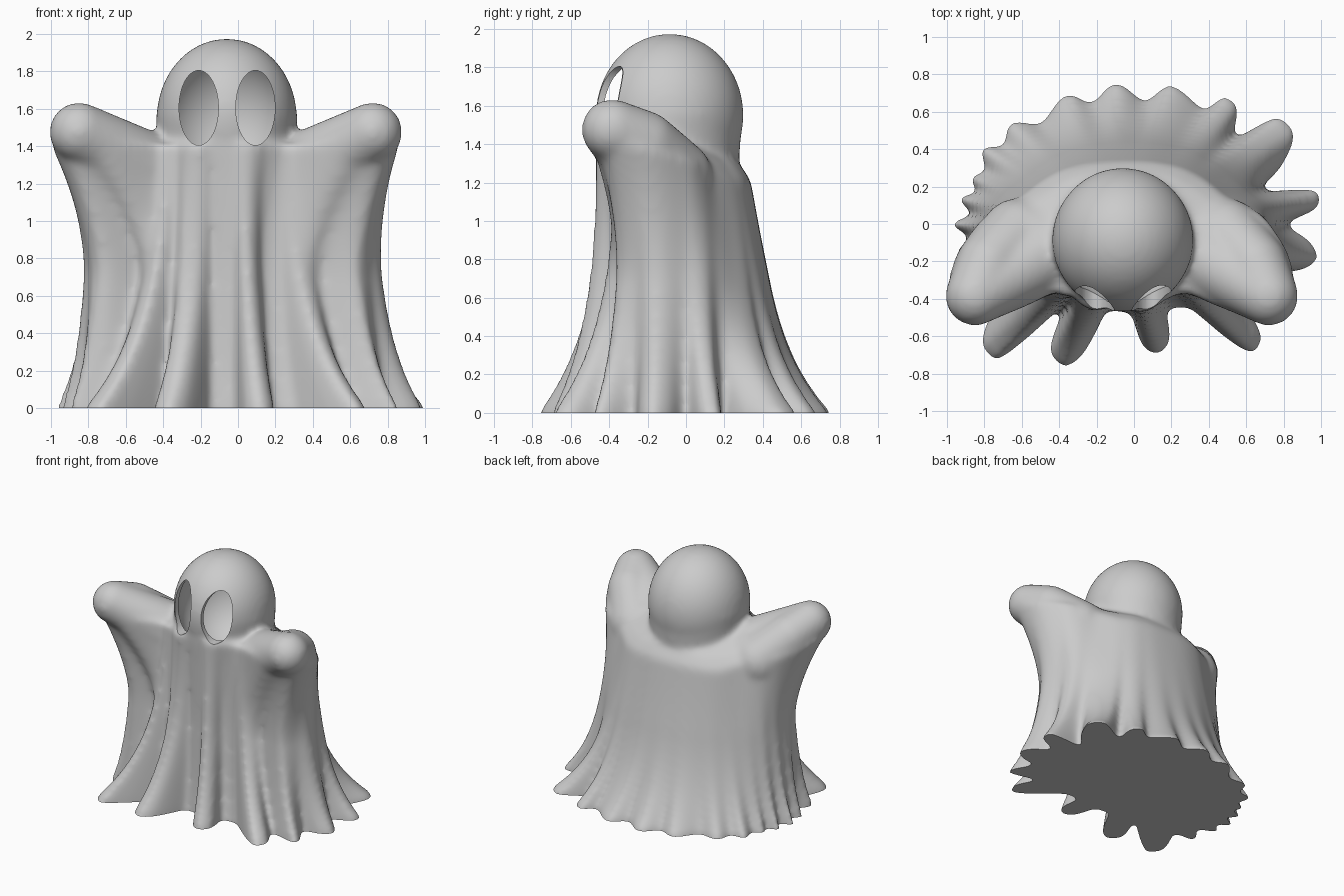
import bpy
import bmesh
import math
from mathutils import Matrix, Vector

if "Cube" in bpy.data.objects:
    bpy.data.objects.remove(bpy.data.objects["Cube"], do_unlink=True)

CX, CY = -0.06, -0.06      # axis of the cloth
SEGMENTS, ROWS = 360, 30

# Cloth outlines as (x, y): hem on the floor, waist, and below the arms
HEM = [(-.02, -.47), (.05, -.66), (.13, -.7), (.19, -.64), (.18, -.46), (.3, -.45),
       (.56, -.66), (.65, -.7), (.69, -.63), (.62, -.44), (.86, -.48), (.78, -.27),
       (.92, -.24), (.99, -.18), (.95, -.1), (.82, 0), (1, .1), (1, .17),
       (.68, .18), (.8, .32), (.86, .51), (.78, .58), (.54, .46), (.55, .65),
       (.49, .69), (.38, .61), (.2, .75), (.06, .66), (-.1, .76), (-.23, .65),
       (-.36, .7), (-.5, .54), (-.67, .54), (-.7, .42), (-.82, .41), (-.8, .28),
       (-.88, .25), (-.84, .17), (-.94, .14), (-.87, .05), (-.98, 0), (-.88, -.07),
       (-.95, -.15), (-.82, -.22), (-.9, -.36), (-.74, -.38), (-.81, -.68), (-.75, -.74),
       (-.67, -.69), (-.38, -.44), (-.45, -.7), (-.38, -.77), (-.3, -.73), (-.14, -.46)]
WAIST = [(-.06, -.44), (.03, -.43), (.1, -.37), (.38, -.3), (.58, -.33), (.71, -.18),
         (.64, .06), (.4, .22), (-.06, .34), (-.5, .22), (-.74, .05), (-.79, -.18),
         (-.69, -.34), (-.45, -.27), (-.3, -.39), (-.18, -.38)]
CHEST = [(-.06, -.46), (.25, -.35), (.62, -.48), (.84, -.37), (.72, 0), (.42, .14),
         (-.06, .28), (-.55, .14), (-.84, 0), (-.98, -.37), (-.75, -.49), (-.38, -.34)]


def polar_curve(points):
    """Return a smooth periodic radius function that never overshoots the outline points."""
    keys = sorted((math.atan2(y - CY, x - CX) % math.tau, math.hypot(x - CX, y - CY))
                  for x, y in points)
    n = len(keys)

    def key(i):
        angle, radius = keys[i % n]
        return angle + math.tau * (i // n), radius

    def secant(i):
        (a, r), (b, s) = key(i), key(i + 1)
        return (s - r) / (b - a)

    def slope(i):
        before, after = secant(i - 1), secant(i)
        return 2 * before * after / (before + after) if before * after > 0 else 0

    def radius(angle):
        i = max((k for k in range(n) if keys[k][0] <= angle), default=-1)
        (a, r), (b, s) = key(i), key(i + 1)
        h = b - a
        t = (angle - a) / h
        ease = t * t * (3 - 2 * t)
        return (r + (s - r) * ease + h * slope(i) * t * (1 - t) ** 2
                - h * slope(i + 1) * t * t * (1 - t))
    return radius


def loft(bm, rings):
    loops = [[bm.verts.new(p) for p in ring] for ring in rings]
    for low, high in zip(loops, loops[1:]):
        for i in range(len(low)):
            j = (i + 1) % len(low)
            bm.faces.new((low[i], low[j], high[j], high[i]))
    bm.faces.new(reversed(loops[0]))
    bm.faces.new(loops[-1])


def add_ball(bm, centre, size, segments):
    place = Matrix.Translation(centre) @ Matrix.Diagonal((*size, 1))
    bmesh.ops.create_uvsphere(bm, u_segments=segments, v_segments=segments // 2,
                              radius=1, matrix=place)


def make_object(name, bm):
    mesh = bpy.data.meshes.new(name)
    bm.to_mesh(mesh)
    bm.free()
    obj = bpy.data.objects.new(name, mesh)
    bpy.context.scene.collection.objects.link(obj)
    return obj


# Draped cloth: a flared skirt with folds that fade upwards, fastest at the back
body = bmesh.new()
angles = [math.tau * i / SEGMENTS for i in range(SEGMENTS)]
hem, waist, chest = ([f(a) for a in angles] for f in map(polar_curve, (HEM, WAIST, CHEST)))
REACH = SEGMENTS // 18
skirt = [sum(hem[(i + k) % SEGMENTS] for k in range(-REACH, REACH + 1)) / (2 * REACH + 1)
         for i in range(SEGMENTS)]
top = [1.34 - 0.25 * min(.6, max(-.3, math.sin(a))) for a in angles]
CROWN = 1.42


def cloth_point(i, z, scale=1, lift=0):
    z_low = max(z, 0)
    flare = math.exp(-2 * z_low)
    fold = math.exp(-(3.2 + 1.6 * math.sin(angles[i])) * z_low)
    spread = min(1, max(0, (z - 0.7) / 0.7)) ** 1.5
    r = (waist[i] + (skirt[i] - waist[i]) * flare + (hem[i] - skirt[i]) * fold
         + (chest[i] - waist[i]) * spread) * scale
    return (CX + r * math.cos(angles[i]), CY + r * math.sin(angles[i]),
            z + (CROWN - z) * lift)


rings = []
for row in range(ROWS + 1):
    t = row / ROWS
    rings.append([cloth_point(i, -0.12 + t * (top[i] + 0.12)) for i in range(SEGMENTS)])
for scale, lift in ((.97, .15), (.85, .45), (.6, .8), (.05, 1)):
    rings.append([cloth_point(i, top[i], scale, lift) for i in range(SEGMENTS)])
loft(body, rings)

# Head: a dome on a neck that narrows into the cloth
HEAD = Vector((-0.06, -0.085, 1.55))
add_ball(body, HEAD, (.375, .385, .425), 64)
bmesh.ops.create_cone(body, cap_ends=True, segments=64, radius1=.33, radius2=.38, depth=.7,
                      matrix=Matrix.Translation(HEAD - Vector((0, 0, .33))))

# Raised arms: chains of balls from the hand to the shoulder and to the back of the sleeve
HAND = ((-.85, -.385, 1.475), .16)
SLEEVE = ((-.78, -.22, 1.4), .175)
BACK = ((-.62, -.06, 1.23), .2)
SHOULDER = ((-.42, -.13, 1.23), .22)
STEPS = 10
for side in (1, -1):
    for (p, r), (q, s) in ((HAND, SLEEVE), (SLEEVE, BACK), (HAND, SHOULDER), (BACK, SHOULDER)):
        for k in range(STEPS + 1):
            c = Vector(p).lerp(Vector(q), k / STEPS)
            if side < 0:
                c.x = -0.13 - c.x
            add_ball(body, c, [r + (s - r) * k / STEPS] * 3, 24)
ghost = make_object("ghost_sheet", body)

# Fuse everything into one soft skin
remesh = ghost.modifiers.new("fuse", 'REMESH')
remesh.mode = 'VOXEL'
remesh.voxel_size = 0.02
soften = ghost.modifiers.new("soften", 'SMOOTH')
soften.factor = 0.5
soften.iterations = 14

# Cutters: hollow head and two oval eye holes
cutters = []
bm = bmesh.new()
add_ball(bm, HEAD, (.345, .35, .39), 48)
cutters.append(make_object("head_hollow_cutter", bm))
for name, x in (("right_eye_cutter", -.21), ("left_eye_cutter", .093)):
    bm = bmesh.new()
    oval = Matrix.Translation((x, -.4, 1.605)) @ Matrix.Diagonal((.105, 1, .2, 1))
    bmesh.ops.create_cone(bm, cap_ends=True, segments=48, radius1=1, radius2=1, depth=.4,
                          matrix=oval @ Matrix.Rotation(math.pi / 2, 4, 'X'))
    cutters.append(make_object(name, bm))
for cutter in cutters:
    cutter.hide_render = True
    cut = ghost.modifiers.new(cutter.name, 'BOOLEAN')
    cut.operation = 'DIFFERENCE'
    cut.solver = 'FLOAT'
    cut.object = cutter

# Bake the modifiers in one pass
bpy.context.view_layer.update()
baked = bpy.data.meshes.new_from_object(
    ghost.evaluated_get(bpy.context.evaluated_depsgraph_get()))
ghost.modifiers.clear()
ghost.data = baked
for cutter in cutters:
    bpy.data.objects.remove(cutter, do_unlink=True)

# Trim the hem flat on the floor and close it
bm = bmesh.new()
bm.from_mesh(baked)
trim = bmesh.ops.bisect_plane(bm, geom=bm.verts[:] + bm.edges[:] + bm.faces[:],
                              plane_co=(0, 0, 0), plane_no=(0, 0, -1), clear_outer=True)
rim = [e for e in trim["geom_cut"] if isinstance(e, bmesh.types.BMEdge)]
bmesh.ops.holes_fill(bm, edges=rim, sides=0)
bm.to_mesh(baked)
bm.free()

# Smooth shading with crisp rims
bpy.ops.object.select_all(action='DESELECT')
ghost.select_set(True)
bpy.context.view_layer.objects.active = ghost
bpy.ops.object.shade_smooth_by_angle(angle=math.radians(40))

# Plain grey cloth
cloth = bpy.data.materials.new("grey_cloth")
cloth.use_nodes = True
cloth.diffuse_color = (.6, .6, .6, 1)
cloth.node_tree.nodes["Principled BSDF"].inputs["Base Color"].default_value = (.6, .6, .6, 1)
ghost.data.materials.clear()
ghost.data.materials.append(cloth)
